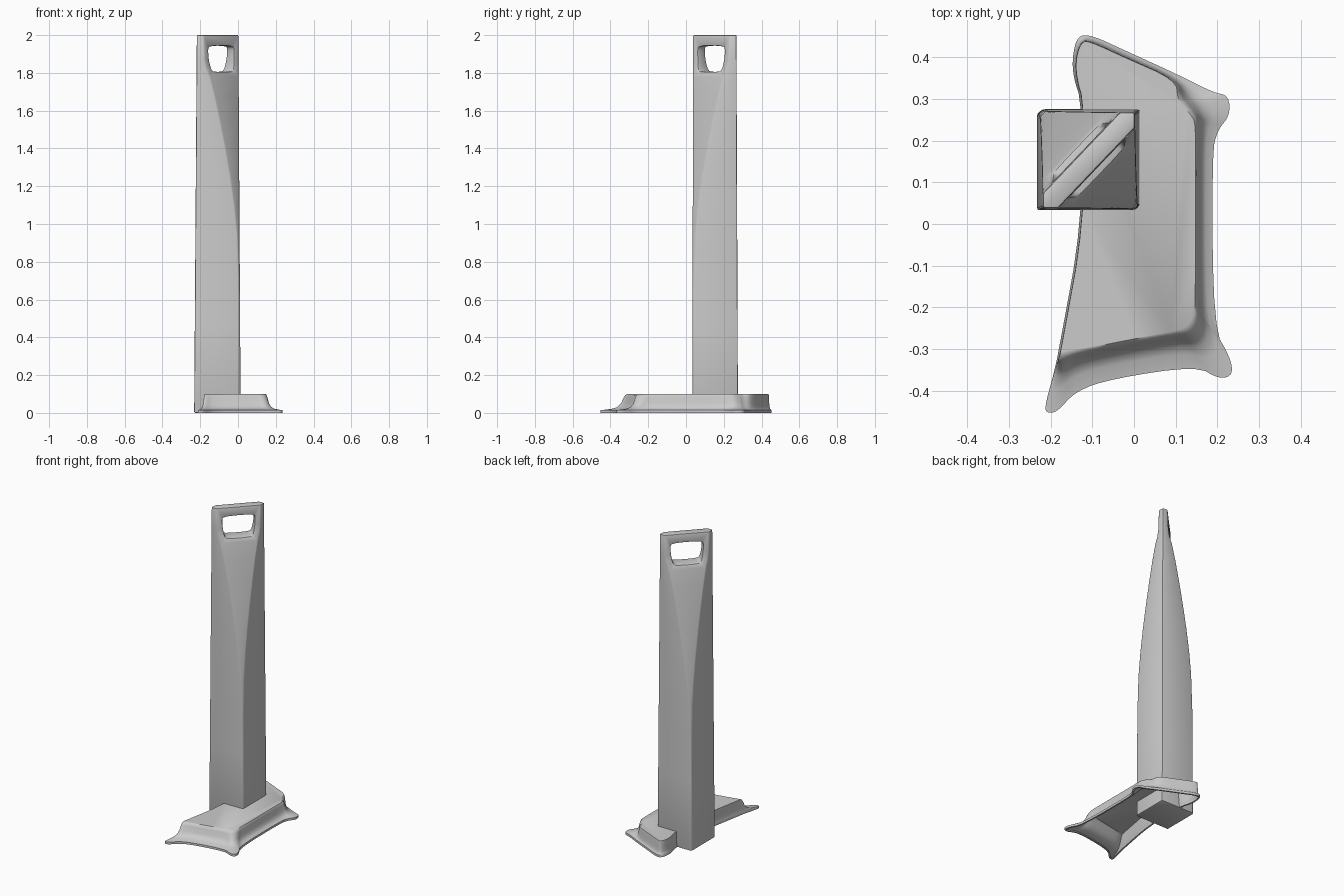
import bpy, bmesh
from mathutils import Vector

if "Cube" in bpy.data.objects:
    bpy.data.objects.remove(bpy.data.objects["Cube"])


def loft(name, rings, cap_start=True, cap_end=True):
    """Skin a list of equal-length closed rings into one mesh object."""
    bm = bmesh.new()
    vs = [[bm.verts.new(p) for p in ring] for ring in rings]
    n = len(rings[0])
    for a, b in zip(vs, vs[1:]):
        for i in range(n):
            j = (i + 1) % n
            bm.faces.new((a[i], a[j], b[j], b[i]))
    if cap_start:
        bm.faces.new(vs[0][::-1])
    if cap_end:
        bm.faces.new(vs[-1])
    bmesh.ops.recalc_face_normals(bm, faces=bm.faces)
    mesh = bpy.data.meshes.new(name)
    bm.to_mesh(mesh)
    bm.free()
    ob = bpy.data.objects.new(name, mesh)
    bpy.context.collection.objects.link(ob)
    return ob


def chaikin(pts, steps=2):
    """Round a closed outline by corner cutting."""
    for _ in range(steps):
        out = []
        for i, p in enumerate(pts):
            q = pts[(i + 1) % len(pts)]
            out += [p.lerp(q, 0.25), p.lerp(q, 0.75)]
        pts = out
    return pts


def finish(ob, angle):
    """Apply all modifiers and shade smooth."""
    bpy.ops.object.select_all(action='DESELECT')
    ob.select_set(True)
    bpy.context.view_layer.objects.active = ob
    for m in list(ob.modifiers):
        bpy.ops.object.modifier_apply(modifier=m.name)
    bpy.ops.object.shade_smooth_by_angle(angle=angle)


# Post: square section whose two opposite corners curve in to a diagonal fin
def post_ring(z, s):
    k = z / 2
    x0, x1 = -0.232 + 0.014 * k, 0.014 - 0.012 * k
    y0, y1 = 0.033 + 0.005 * k, 0.275 - 0.008 * k
    return [(x0, y0, z), (x0 + s, y0, z), (x1, y1 - s, z),
            (x1, y1, z), (x1 - s, y1, z), (x0, y0 + s, z)]


post_profile = [(0, .232), (.45, .232), (.7, .23), (.95, .22), (1.1, .204),
                (1.25, .182), (1.4, .155), (1.55, .125), (1.68, .096),
                (1.78, .07), (1.83, .05), (1.87, .042), (2.0, .036)]
post = loft("post", [post_ring(z, s) for z, s in post_profile])

# Handle opening: rounded trapezoid cut square through the fin
hole = chaikin([Vector(p) for p in [(-.072, 1.925), (-.062, 1.815), (-.045, 1.805),
                                    (.045, 1.805), (.062, 1.815), (.072, 1.925),
                                    (.06, 1.944), (-.06, 1.944)]])
cutter = loft("handle_cutter",
              [[(-.108 + u + d, .153 + u - d, z) for u, z in hole] for d in (-.2, .2)])
cutter.hide_render = True
cut = post.modifiers.new("handle_hole", 'BOOLEAN')
cut.operation, cut.solver, cut.object = 'DIFFERENCE', 'EXACT', cutter
bev = post.modifiers.new("soft_edges", 'BEVEL')
bev.width, bev.segments = 0.008, 2
bev.limit_method, bev.angle_limit = 'ANGLE', 0.6
finish(post, 0.6)
bpy.data.objects.remove(cutter)

# Base: hollow shell, each row pairs the skirt outline with the raised deck outline
pairs = [(-.212, -.452, -.175, -.310), (-.185, -.452, -.165, -.310),
         (-.140, -.400, -.140, -.303), (-.050, -.370, -.050, -.285),
         (.150, -.340, .090, -.258), (.205, -.372, .120, -.250),
         (.237, -.362, .135, -.235), (.231, -.320, .145, -.210),
         (.190, -.250, .147, -.180), (.187, .170, .147, .170),
         (.200, .225, .147, .240), (.230, .260, .138, .260),
         (.227, .308, .115, .285), (.190, .315, .105, .300),
         (.105, .358, .100, .345), (-.020, .415, -.025, .400),
         (-.100, .452, -.105, .437), (-.135, .452, -.125, .437),
         (-.148, .400, -.139, .400), (-.145, .350, -.138, .350),
         (-.125, .290, -.120, .290), (-.125, .000, -.120, .000),
         (-.178, -.290, -.172, -.285), (-.190, -.350, -.175, -.300),
         (-.212, -.430, -.176, -.306)]
skirt = chaikin([Vector(p[:2]) for p in pairs])
deck = chaikin([Vector(p[2:]) for p in pairs])
base_profile = [(1, 0), (1, .014), (.6, .021), (.38, .03), (.24, .05),
                (.14, .082), (.08, .094), (0, .1)]
rings = [[(*d.lerp(s, t), z) for s, d in zip(skirt, deck)] for t, z in base_profile]
base = loft("base", rings, cap_start=False)
shell = base.modifiers.new("shell", 'SOLIDIFY')
shell.thickness, shell.offset = 0.01, -1
finish(base, 0.7)
